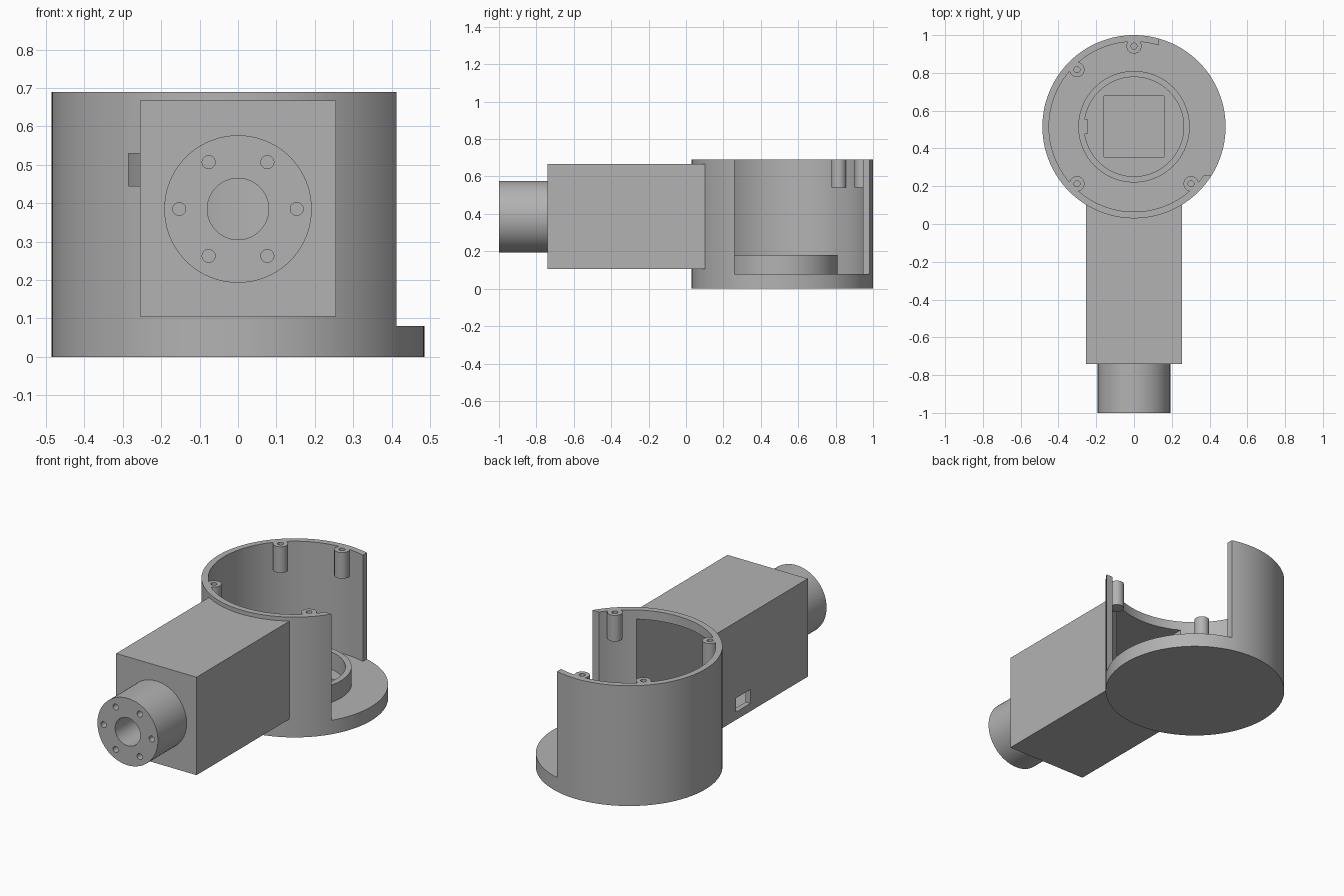
import bpy
from math import pi, cos, sin, radians

cube = bpy.data.objects.get("Cube")
if cube:
    bpy.data.objects.remove(cube, do_unlink=True)

grey = bpy.data.materials.new("mid grey")
grey.use_nodes = True
colour = (0.45, 0.45, 0.45, 1)
grey.diffuse_color = colour
grey.node_tree.nodes["Principled BSDF"].inputs["Base Color"].default_value = colour

CY = 0.515      # centre of the round housing
FLOOR = 0.08    # top of the base plate
TOP = 0.69
AXIS = 0.385    # height of the arm's flange


def box(name, x0, x1, y0, y1, z0, z1):
    bpy.ops.mesh.primitive_cube_add(
        size=1, location=((x0 + x1) / 2, (y0 + y1) / 2, (z0 + z1) / 2))
    ob = bpy.context.object
    ob.name = name
    ob.scale = (x1 - x0, y1 - y0, z1 - z0)
    bpy.ops.object.transform_apply(location=True, rotation=True, scale=True)
    return ob


def rod(name, x, y, r, z0, z1, sides=96):
    bpy.ops.mesh.primitive_cylinder_add(
        vertices=sides, radius=r, depth=z1 - z0, location=(x, y, (z0 + z1) / 2))
    ob = bpy.context.object
    ob.name = name
    bpy.ops.object.transform_apply(location=True, rotation=True, scale=True)
    return ob


def rod_y(name, x, z, r, y0, y1, sides=96):
    bpy.ops.mesh.primitive_cylinder_add(
        vertices=sides, radius=r, depth=y1 - y0,
        location=(x, (y0 + y1) / 2, z), rotation=(pi / 2, 0, 0))
    ob = bpy.context.object
    ob.name = name
    bpy.ops.object.transform_apply(location=True, rotation=True, scale=True)
    return ob


def combine(target, other, operation):
    mod = target.modifiers.new("combine", 'BOOLEAN')
    mod.operation = operation
    mod.solver = 'EXACT'
    mod.object = other
    bpy.context.view_layer.objects.active = target
    bpy.ops.object.modifier_apply(modifier=mod.name)
    bpy.data.objects.remove(other, do_unlink=True)


def cut(target, other):
    combine(target, other, 'DIFFERENCE')


def join(target, other):
    combine(target, other, 'UNION')


# Round housing joined to the square arm, hollowed out
housing = rod("housing_and_arm", 0, CY, 0.485, 0, TOP, 128)
join(housing, box("arm", -0.255, 0.255, -0.74, 0.2, 0.105, 0.667))
cut(housing, rod("bowl", 0, CY, 0.45, FLOOR, 1, 128))
cut(housing, box("arm_cavity", -0.225, 0.225, -0.71, 0.25, 0.135, 0.637))

# Open side of the wall
cut(housing, box("opening", 0.13, 0.8, 0.26, 1.2, FLOOR, 1))

# Small slots in the arm side and in the wall beside it
cut(housing, box("arm_slot", -0.3, -0.2, -0.22, -0.09, 0.15, 0.23))
cut(housing, box("wall_slot", -0.285, -0.23, 0.103, 0.25, 0.445, 0.53))

# Square pocket in the floor
cut(housing, box("pocket", -0.16, 0.16, 0.355, 0.678, 0.04, 0.2))

# Round flange on the arm's front, with bore and bolt holes
flange = rod_y("flange", 0, AXIS, 0.192, -1, -0.735)
cut(flange, rod_y("bore", 0, AXIS, 0.08, -1.1, -0.6, 48))
for i in range(6):
    a = i * pi / 3
    cut(flange, rod_y("bolt_hole", 0.153 * cos(a) , AXIS + 0.141 * sin(a) if i % 3 else AXIS,
                      0.017, -1.1, -0.88, 20))
cut(flange, rod("set_screw_hole", 0, -0.79, 0.015, 0.15, AXIS, 20))
cut(housing, rod_y("bore", 0, AXIS, 0.08, -0.8, -0.6, 48))

# Raised ring on the floor with a locating tab
ring = rod("floor_ring", 0, CY, 0.295, FLOOR - 0.005, 0.18)
cut(ring, rod("ring_hole", 0, CY, 0.263, 0, 0.3))
tab = box("ring_tab", -0.268, -0.243, 0.478, 0.552, FLOOR - 0.005, 0.179)

# Screw posts around the rim
parts = [housing, flange, ring, tab]
for angle in (90, 135, 225, 315):
    a = radians(angle)
    x, y = 0.427 * cos(a), CY + 0.427 * sin(a)
    post = rod("screw_post", x, y, 0.04, 0.54, TOP, 32)
    cut(post, rod("screw_hole", x, y, 0.016, 0.58, 0.8, 20))
    parts.append(post)

for ob in parts:
    ob.data.materials.clear()
    ob.data.materials.append(grey)
    for face in ob.data.polygons:
        face.material_index = 0
    bpy.ops.object.select_all(action='DESELECT')
    ob.select_set(True)
    bpy.context.view_layer.objects.active = ob
    bpy.ops.object.shade_smooth_by_angle(angle=radians(30))
